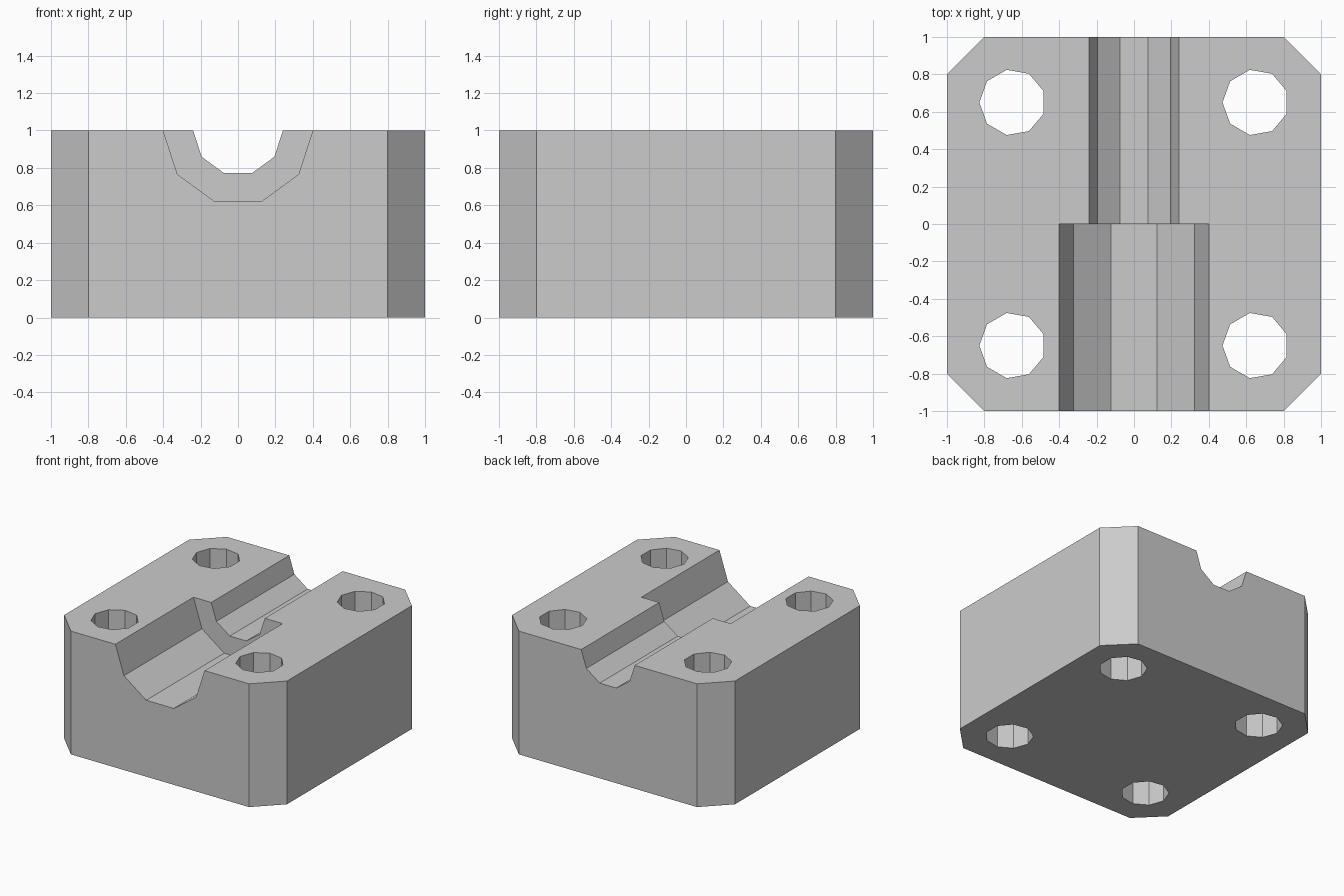
import bpy, bmesh, math

cube = bpy.data.objects.get("Cube")
if cube:
    bpy.data.objects.remove(cube, do_unlink=True)

grey = bpy.data.materials.new("plain_grey")
grey.use_nodes = True
grey.diffuse_color = (0.6, 0.6, 0.6, 1)
grey.node_tree.nodes["Principled BSDF"].inputs["Base Color"].default_value = (0.6, 0.6, 0.6, 1)


def prism(name, outline, start, end):
    """Extrude a closed outline of 3D points from start to end offsets."""
    bm = bmesh.new()
    lower = [bm.verts.new([p + s for p, s in zip(pt, start)]) for pt in outline]
    upper = [bm.verts.new([p + e for p, e in zip(pt, end)]) for pt in outline]
    bm.faces.new(lower)
    bm.faces.new(upper)
    for i in range(len(outline)):
        j = (i + 1) % len(outline)
        bm.faces.new((lower[i], lower[j], upper[j], upper[i]))
    bmesh.ops.recalc_face_normals(bm, faces=bm.faces)
    mesh = bpy.data.meshes.new(name)
    bm.to_mesh(mesh)
    bm.free()
    mesh.materials.append(grey)
    obj = bpy.data.objects.new(name, mesh)
    bpy.context.collection.objects.link(obj)
    return obj


def ring(sides, radius, phase=0.0):
    angles = [phase + math.tau * i / sides for i in range(sides)]
    return [(radius * math.cos(a), radius * math.sin(a)) for a in angles]


# Block with chamfered vertical corners
c = 0.8
corners = [(1, -c), (1, c), (c, 1), (-c, 1), (-1, c), (-1, -c), (-c, -1), (c, -1)]
block = prism("clamp_block", [(x, y, 0) for x, y in corners], (0, 0, 0), (0, 0, 1))

cutters = []

# Stepped ten-sided channel along the top: wide at the front, narrow behind
for name, radius, y0, y1 in (("wide_channel", 0.4, -1.2, 0), ("narrow_channel", 0.24, -0.1, 1.2)):
    outline = [(x, 0, z + 1) for x, z in ring(10, radius)]
    cutters.append(prism(name + "_cutter", outline, (0, y0, 0), (0, y1, 0)))

# Four bolt holes through the corners
for sx in (-1, 1):
    for sy in (-1, 1):
        outline = [(x + sx * 0.65, y + sy * 0.65, 0) for x, y in ring(9, 0.177, math.pi)]
        cutters.append(prism("bolt_hole_cutter", outline, (0, 0, -0.2), (0, 0, 1.2)))

for cutter in cutters:
    cut = block.modifiers.new(cutter.name, 'BOOLEAN')
    cut.operation = 'DIFFERENCE'
    cut.solver = 'EXACT'
    cut.object = cutter
    cutter.hide_render = True
    cutter.hide_set(True)
